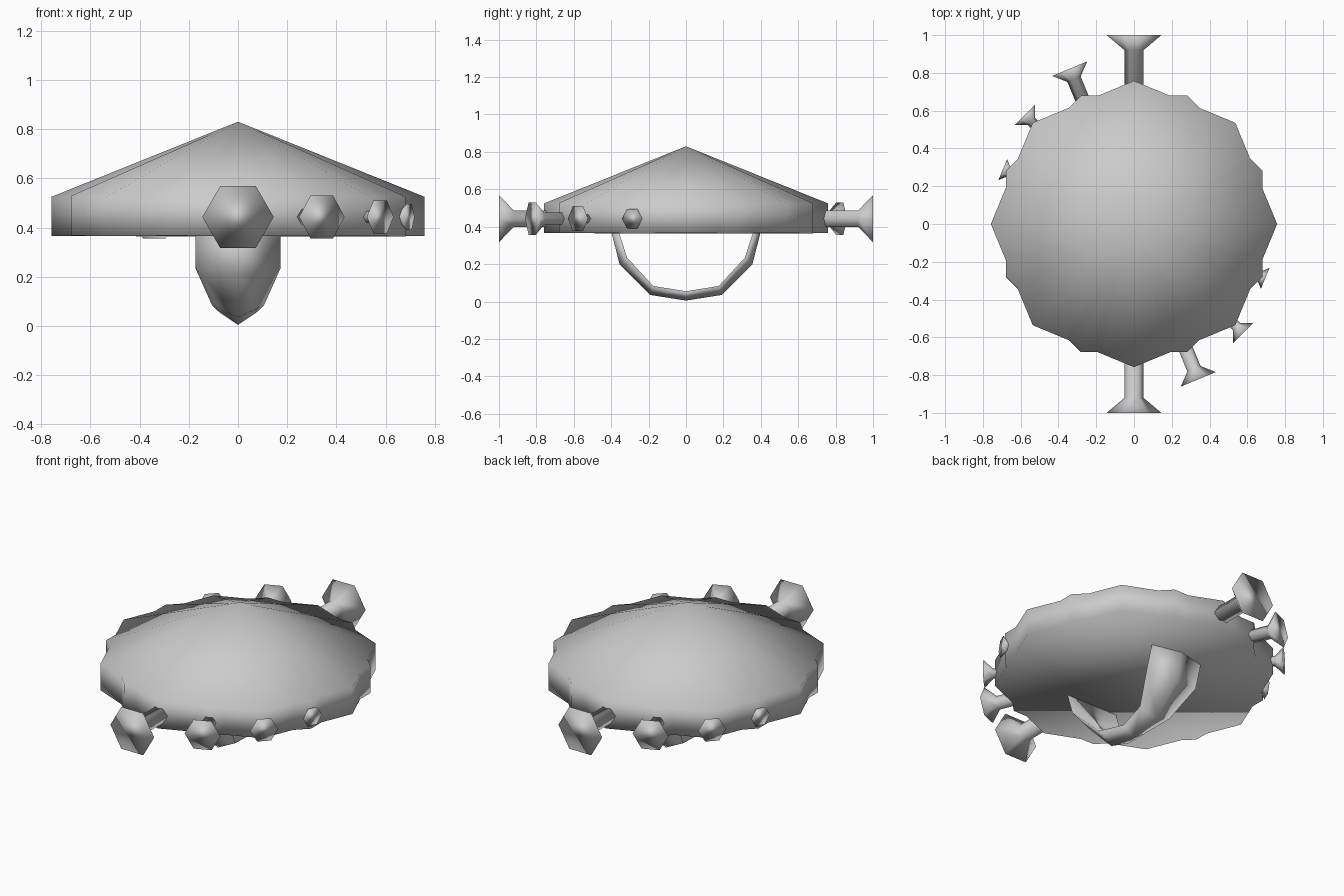
import bpy, bmesh, math
from mathutils import Matrix, Vector

if "Cube" in bpy.data.objects:
    bpy.data.objects.remove(bpy.data.objects["Cube"])

metal = bpy.data.materials.new("grey metal")
metal.diffuse_color = (0.6, 0.6, 0.6, 1)
metal.use_nodes = True
metal.node_tree.nodes["Principled BSDF"].inputs["Base Color"].default_value = metal.diffuse_color


def loft(name, rings, cap_start=True, cap_end=True, apex=None, matrix=None):
    """Skin a list of equal-sized point rings into one smooth object."""
    bm = bmesh.new()
    loops = [[bm.verts.new(p) for p in ring] for ring in rings]
    n = len(loops[0])
    for a, b in zip(loops, loops[1:]):
        for i in range(n):
            j = (i + 1) % n
            bm.faces.new((a[i], a[j], b[j], b[i]))
    if cap_start:
        bm.faces.new(loops[0][::-1])
    if apex:
        tip = bm.verts.new(apex)
        for i in range(n):
            bm.faces.new((loops[-1][i], loops[-1][(i + 1) % n], tip))
    elif cap_end:
        bm.faces.new(loops[-1])
    bmesh.ops.recalc_face_normals(bm, faces=bm.faces)
    if matrix:
        bm.transform(matrix)
    mesh = bpy.data.meshes.new(name)
    bm.to_mesh(mesh)
    bm.free()
    mesh.materials.append(metal)
    mesh.polygons.foreach_set("use_smooth", [True] * len(mesh.polygons))
    obj = bpy.data.objects.new(name, mesh)
    bpy.context.collection.objects.link(obj)
    return obj


def ring(n, r, z, turn=0.0):
    return [(r * math.cos(turn + math.tau * i / n),
             r * math.sin(turn + math.tau * i / n), z) for i in range(n)]


# Domed disc: two overlapping eight-sided cones, the second turned half a step
loft("disc", [ring(8, 0.758, 0.366), ring(8, 0.758, 0.525)], apex=(0, 0, 0.83))
tilt = Matrix.Rotation(0.003, 4, Vector((-1, 1, 0)))
loft("disc_turned", [ring(8, 0.735, 0.365, math.pi / 8),
                     ring(8, 0.735, 0.527, math.pi / 8)],
     apex=(0, 0, 0.828), matrix=tilt)

# Flared six-sided studs, shrinking around the rim, repeated on the far side
studs = [  # angle, outer distance, head radius, shaft radius, flare length
    (-90.0, 1.0, 0.145, 0.050, 0.08),
    (-67.5, 0.89, 0.100, 0.038, 0.06),
    (-45.0, 0.817, 0.077, 0.027, 0.05),
    (-22.5, 0.752, 0.060, 0.020, 0.04),
]
for k, (angle, dist, head, shaft, flare) in enumerate(studs):
    for side, extra in (("front", 0), ("back", 180)):
        m = (Matrix.Translation((0, 0, 0.443))
             @ Matrix.Rotation(math.radians(angle + extra), 4, 'Z')
             @ Matrix.Rotation(math.pi / 2, 4, 'Y'))
        loft(f"{side}_stud_{k + 1}",
             [ring(6, shaft, 0.6, math.pi / 6 + math.pi / 3 * 1),
              ring(6, shaft, dist - flare, math.pi / 2),
              ring(6, head, dist, math.pi / 2)], matrix=m)

# Grip under the disc: a ridged strap, wide at the ends and narrow in the middle
half = [  # outer y, outer z, inner y, inner z, half width
    (0.0, 0.005, 0.0, 0.055, 0.075),
    (0.19, 0.035, 0.175, 0.083, 0.105),
    (0.355, 0.200, 0.315, 0.235, 0.173),
    (0.400, 0.375, 0.360, 0.375, 0.173),
]
path = [(-a, b, -c, d, w) for a, b, c, d, w in half[:0:-1]] + half
loft("grip", [[(0, oy, oz), (w, iy, iz), (-w, iy, iz)]
              for oy, oz, iy, iz, w in path])
